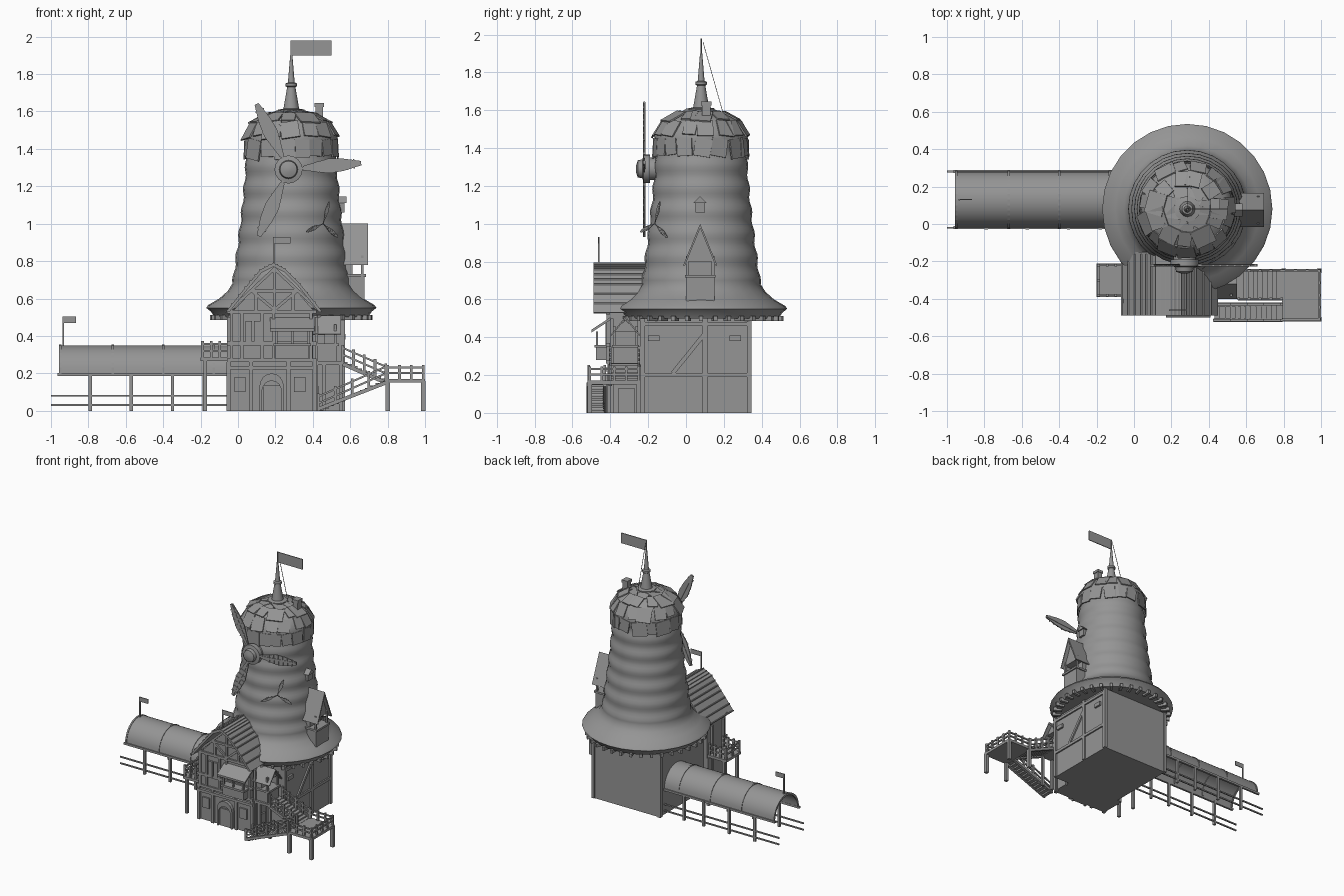
import bpy, bmesh, random
from math import sin, cos, pi, radians
from mathutils import Matrix, Vector

random.seed(4)
if "Cube" in bpy.data.objects:
    bpy.data.objects.remove(bpy.data.objects["Cube"])

grey = bpy.data.materials.new("weathered grey")
grey.use_nodes = True
grey.diffuse_color = (0.3, 0.3, 0.3, 1)
grey.node_tree.nodes["Principled BSDF"].inputs["Base Color"].default_value = grey.diffuse_color


class Part:
    """Collects simple solids into one named mesh object."""
    def __init__(self, name):
        self.name, self.bm, self.m = name, bmesh.new(), Matrix()

    def box(self, x, y, z):
        size = [b - a for a, b in (x, y, z)]
        middle = [(a + b) / 2 for a, b in (x, y, z)]
        place = Matrix.Translation(middle) @ Matrix.Diagonal((*size, 1))
        bmesh.ops.create_cube(self.bm, size=1, matrix=self.m @ place)

    def beam(self, start, end, width=0.016):
        p, q = Vector(start), Vector(end)
        turn = (q - p).to_track_quat("Z", "Y").to_matrix().to_4x4()
        scale = Matrix.Diagonal((width, width, (q - p).length, 1))
        place = Matrix.Translation((p + q) / 2) @ turn @ scale
        bmesh.ops.create_cube(self.bm, size=1, matrix=self.m @ place)

    def prism(self, outline, axis, near, far):
        def point(u, v, depth):
            return Vector((depth, u, v) if axis == "x" else (u, depth, v))
        a, b = [[self.bm.verts.new(self.m @ point(u, v, d)) for u, v in outline] for d in (near, far)]
        self.bm.faces.new(a)
        self.bm.faces.new(b[::-1])
        for i in range(len(a)):
            self.bm.faces.new((a[i - 1], b[i - 1], b[i], a[i]))

    def lathe(self, profile, sides):
        rings = [[self.bm.verts.new(self.m @ Vector((r * cos(2 * pi * i / sides), r * sin(2 * pi * i / sides), z)))
                  for i in range(sides)] for r, z in profile]
        for low, high in zip(rings, rings[1:]):
            for i in range(sides):
                self.bm.faces.new((low[i - 1], low[i], high[i], high[i - 1]))
        self.bm.faces.new(rings[0])
        self.bm.faces.new(rings[-1])

    def railing(self, start, end, posts, height=0.08):
        p, q, up = Vector(start), Vector(end), Vector((0, 0, height))
        for i in range(posts):
            foot = p.lerp(q, i / (posts - 1))
            self.beam(foot, foot + up * 1.15, 0.014)
        for level in (0.5, 0.95):
            self.beam(p + up * level, q + up * level, 0.01)

    def done(self, smooth=False):
        bmesh.ops.recalc_face_normals(self.bm, faces=self.bm.faces)
        mesh = bpy.data.meshes.new(self.name)
        self.bm.to_mesh(mesh)
        self.bm.free()
        mesh.materials.append(grey)
        obj = bpy.data.objects.new(self.name, mesh)
        bpy.context.collection.objects.link(obj)
        if smooth:
            bpy.ops.object.select_all(action="DESELECT")
            obj.select_set(True)
            bpy.context.view_layer.objects.active = obj
            bpy.ops.object.shade_smooth_by_angle(angle=radians(40))


def thick_arch(outer, centre, ratio):
    cx, cz = centre
    return outer + [(cx + (x - cx) * ratio, cz + (z - cz) * ratio) for x, z in reversed(outer)]


def flag(name, x, y, foot, top, length, height):
    p = Part(name)
    p.beam((x, y, foot), (x, y, top), 0.008)
    p.box((x, x + length), (y - 0.003, y + 0.003), (top - height, top))
    p.done()


axis = Matrix.Translation((0.285, 0.08, 0))

# Tower: flared skirt, rippled wall, domed cap
tower = Part("tower")
tower.m = axis
profile = [(0.02, 0.5), (0.41, 0.5), (0.43, 0.53), (0.455, 0.55), (0.445, 0.565), (0.385, 0.6), (0.34, 0.64)]
for i in range(37):
    t = i / 36
    profile.append((0.24 + 0.075 * (1 - t) ** 1.4 + 0.005 * sin(t * 12 * pi), 0.68 + 0.72 * t))
profile += [(0.25, 1.42), (0.244, 1.48), (0.21, 1.54), (0.13, 1.58), (0.03, 1.6)]
tower.lathe(profile, 28)
tower.done(smooth=True)

# Ragged shingles on the cap
shingles = Part("cap_shingles")
for radius, z, tilt, count in ((0.243, 1.4, 3, 17), (0.228, 1.5, 32, 15), (0.165, 1.565, 62, 11), (0.08, 1.59, 75, 7)):
    for i in range(count):
        spin = Matrix.Rotation(2 * pi * (i + random.random() * 0.4) / count, 4, "Z")
        lean = Matrix.Rotation(-radians(tilt), 4, "Y") @ Matrix.Rotation(random.uniform(-0.2, 0.2), 4, "X")
        shingles.m = axis @ spin @ Matrix.Translation((radius, 0, z)) @ lean
        half = random.uniform(0.035, 0.06)
        shingles.box((0, 0.008), (-half, half), (-half, 0.05))
shingles.done()

# Rafter ends below the skirt
rafters = Part("rafter_ends")
for i in range(36):
    rafters.m = axis @ Matrix.Rotation(2 * pi * i / 36, 4, "Z")
    rafters.box((0.37, 0.435), (-0.01, 0.01), (0.485, 0.512))
rafters.done()

# Spire, chimney, flags and stay rope
spire = Part("spire")
spire.m = axis
spire.lathe([(0.05, 1.57), (0.07, 1.6), (0.07, 1.61), (0.042, 1.615), (0.022, 1.73), (0.03, 1.735),
             (0.03, 1.75), (0.018, 1.755), (0.006, 1.9)], 12)
spire.done(smooth=True)
flag("main_flag", 0.285, 0.08, 1.85, 1.98, 0.215, 0.08)
flag("tunnel_flag", -0.935, 0.13, 0.34, 0.505, 0.07, 0.035)
flag("gable_flag", 0.19, -0.46, 0.78, 0.93, 0.09, 0.035)
rope = Part("stay_rope")
rope.beam((0.285, 0.09, 1.96), (0.285, 0.2, 1.57), 0.003)
rope.done()
chimney = Part("chimney")
chimney.box((0.415, 0.455), (0.085, 0.13), (1.52, 1.63))
chimney.box((0.41, 0.46), (0.08, 0.135), (1.625, 1.645))
chimney.done()


# Windmill fans: leaf blades with a spar and battens
def fan(name, place, radius, angles):
    p = Part(name)
    for angle in angles:
        p.m = place @ Matrix.Rotation(-radians(angle), 4, "Y") @ Matrix.Scale(radius, 4)
        p.prism([(0.2, -0.03), (0.55, -0.1), (0.75, -0.085), (1, -0.03),
                 (1, 0.03), (0.75, 0.085), (0.55, 0.1), (0.2, 0.03)], "y", -0.01, 0.01)
        p.beam((0, 0, 0), (1, 0, 0), 0.035)
        for k in range(4, 10):
            half = 0.1 - abs(k - 6) * 0.012
            p.beam((k / 10, -0.01, -half), (k / 10, -0.01, half), 0.02)
    p.done()


fan("great_sails", Matrix.Translation((0.27, -0.22, 1.29)), 0.39, (5, 116, 246))
fan("small_fan", Matrix.Translation((0.455, -0.165, 1.0)) @ Matrix.Rotation(radians(40), 4, "Z"), 0.125, (70, 200, 325))
hub = Part("sail_hub")
hub.m = Matrix.Translation((0.27, 0, 1.29)) @ Matrix.Rotation(pi / 2, 4, "X")
hub.lathe([(0.06, 0.1), (0.06, 0.19), (0.075, 0.19), (0.075, 0.225), (0.05, 0.23), (0.045, 0.255), (0.015, 0.265)], 16)
hub.done(smooth=True)

# Timbered base block
base = Part("base_block")
base.box((-0.01, 0.56), (-0.24, 0.34), (0, 0.5))
base.done()
frame = Part("base_timbers")
for y in (-0.23, 0.1, 0.335):
    frame.beam((0.56, y, 0), (0.56, y, 0.5), 0.025)
for z in (0.2, 0.47):
    frame.beam((0.56, -0.24, z), (0.56, 0.345, z), 0.022)
frame.beam((0.56, -0.07, 0.21), (0.56, 0.1, 0.42), 0.022)
frame.beam((-0.01, 0.335, 0), (-0.01, 0.335, 0.5), 0.025)
for y in (-0.17, 0.26):
    frame.box((0.55, 0.575), (y - 0.03, y + 0.03), (0.38, 0.41))
frame.done()

# Front house walls and gable
house = Part("front_house")
house.box((-0.05, 0.42), (-0.4, -0.2), (0, 0.26))
house.box((-0.04, 0.4), (-0.41, -0.2), (0.26, 0.53))
house.prism([(-0.03, 0.53), (0.41, 0.53), (0.2, 0.77)], "y", -0.41, -0.17)
house.done()
roof = Part("gable_roof")
edge = [(-0.065, 0.53), (0.04, 0.66), (0.12, 0.755), (0.19, 0.79), (0.25, 0.76), (0.33, 0.68), (0.45, 0.53)]
roof.prism(thick_arch(edge, (0.195, 0.5), 0.93), "y", -0.49, -0.15)
for (x, z), (u, w) in zip(edge, edge[1:]):
    for k in range(3):
        t = k / 3
        spot = (x + (u - x) * t, z + (w - z) * t)
        roof.beam((spot[0], -0.49, spot[1]), (spot[0], -0.16, spot[1]), 0.008)
roof.done()

timber = Part("house_timbers")
for x in (-0.05, 0.07, 0.27, 0.41):
    timber.beam((x, -0.405, 0), (x, -0.405, 0.26), 0.022)
for x in (-0.035, 0.02, 0.13, 0.19, 0.39):
    timber.beam((x, -0.412, 0.26), (x, -0.412, 0.53), 0.018)
for z in (0.23, 0.27, 0.36, 0.53):
    timber.beam((-0.06, -0.412, z), (0.42, -0.412, z), 0.02)
for side in (-1, 1):
    for inner, outer, low, high in ((0, 0.235, 0.54, 0.76), (0, 0.12, 0.54, 0.64), (0.1, 0.1, 0.54, 0.65)):
        rise = (high, low) if inner < outer and high > 0.7 else (low, high)
        timber.beam((0.195 + side * inner, -0.415, rise[0]), (0.195 + side * outer, -0.415, rise[1]))
timber.beam((0.195, -0.415, 0.53), (0.195, -0.415, 0.77))
timber.beam((0.07, -0.415, 0.64), (0.32, -0.415, 0.64))
for y in (-0.39, -0.25):
    timber.beam((0.42, y, 0), (0.42, y, 0.5))
    timber.beam((-0.05, y, 0), (-0.05, y, 0.5))
timber.done()

# Doors and windows
doors = Part("doors_and_windows")
arch = [(0.18 + 0.065 * cos(pi * i / 8), 0.13 + 0.07 * sin(pi * i / 8)) for i in range(9)]
doors.prism(thick_arch([(0.245, 0)] + arch + [(0.115, 0)], (0.18, 0), 0.8), "y", -0.425, -0.4)
doors.box((0.135, 0.235), (-0.412, -0.4), (0, 0.135))
doors.box((0.415, 0.432), (-0.36, -0.27), (0, 0.13))
for x in (0.04, 0.085):
    doors.box((x, x + 0.035), (-0.425, -0.41), (0.36, 0.48))
for x in (-0.02, 0.3):
    doors.box((x, x + 0.06), (-0.412, -0.4), (0.1, 0.18))
doors.box((0.53, 0.57), (0.05, 0.1), (1.06, 1.11))
doors.prism([(0.04, 1.11), (0.11, 1.11), (0.075, 1.145)], "x", 0.52, 0.58)
doors.done()

# Front bay with sloping awning
bay = Part("front_bay")
bay.box((0.2, 0.38), (-0.475, -0.4), (0.28, 0.35))
bay.box((0.19, 0.39), (-0.485, -0.4), (0.345, 0.36))
for x in (0.205, 0.29, 0.375):
    bay.beam((x, -0.47, 0.35), (x, -0.47, 0.43), 0.012)
bay.prism([(-0.5, 0.425), (-0.4, 0.49), (-0.4, 0.505), (-0.5, 0.44)], "x", 0.17, 0.41)
bay.done()


# Gabled lookouts facing the model's left
def lookout(name, x, y, half, floor, sill, eave, peak):
    p = Part(name)
    inner, outer = x
    p.box((inner, outer - 0.02), (y - half * 0.8, y + half * 0.8), (floor, sill))
    p.box((inner, outer - 0.01), (y - half * 0.9, y + half * 0.9), (sill - 0.015, sill))
    p.box((inner, (inner + outer) / 2), (y - half * 0.7, y + half * 0.7), (sill, eave))
    for side in (-1, 1):
        p.beam((outer - 0.03, y + side * half * 0.75, floor), (outer - 0.03, y + side * half * 0.75, eave + 0.03), 0.014)
    p.prism([(y - half * 0.8, eave), (y + half * 0.8, eave), (y, peak - 0.02)], "x", inner, outer - 0.03)
    p.prism(thick_arch([(y - half, eave - 0.02), (y, peak), (y + half, eave - 0.02)], (y, eave - 0.04), 0.9), "x", inner, outer)
    p.done()


lookout("tower_lookout", (0.53, 0.695), 0.075, 0.09, 0.58, 0.73, 0.8, 1.0)
lookout("side_porch", (0.38, 0.55), -0.32, 0.08, 0.26, 0.36, 0.43, 0.51)

# Stairs, landing and walkway
stairs = Part("stairs")
stairs.box((0.42, 0.56), (-0.4, -0.24), (0.245, 0.265))
stairs.box((0.79, 1.0), (-0.52, -0.24), (0.15, 0.17))
for x, z, y, steps in ((0.56, 0.26, (-0.4, -0.25), 9), (0.43, 0, (-0.515, -0.43), 13)):
    for i in range(steps):
        t = (i + 0.5) / steps
        tread, level = x + (0.79 - x) * t, z + (0.16 - z) * t
        stairs.box((tread - 0.014, tread + 0.014), y, (level - 0.006, level + 0.006))
    for side in y:
        stairs.beam((x, side, max(z - 0.01, 0.01)), (0.79, side, 0.15), 0.02)
        stairs.railing((x, side, z), (0.79, side, 0.16), 5)
for x in (0.8, 0.99):
    for y in (-0.51, -0.25):
        stairs.beam((x, y, 0), (x, y, 0.16), 0.024)
stairs.railing((0.99, -0.51, 0.17), (0.99, -0.25, 0.17), 5, 0.065)
for y in (-0.51, -0.25):
    stairs.railing((0.8, y, 0.17), (0.99, y, 0.17), 4, 0.065)
for x in (0.46, 0.55):
    stairs.beam((x, -0.39, 0), (x, -0.39, 0.25), 0.02)
stairs.done()

# Balcony on the other side
balcony = Part("balcony")
balcony.box((-0.2, -0.04), (-0.39, -0.21), (0.265, 0.285))
balcony.railing((-0.19, -0.38, 0.28), (-0.05, -0.38, 0.28), 4)
balcony.railing((-0.19, -0.22, 0.28), (-0.05, -0.22, 0.28), 4)
balcony.railing((-0.19, -0.38, 0.28), (-0.19, -0.22, 0.28), 3)
for y in (-0.38, -0.22):
    balcony.beam((-0.175, y, 0), (-0.175, y, 0.27), 0.02)
balcony.done()


# Barrel-roofed tunnel on posts with side rails
def half_ring(radius):
    return [(0.13 + radius * cos(pi * i / 16), 0.2 + radius * sin(pi * i / 16)) for i in range(17)]


tunnel = Part("tunnel_roof")
tunnel.prism(thick_arch(half_ring(0.15), (0.13, 0.2), 0.96), "x", -0.95, 0)
tunnel.done(smooth=True)
ribs = Part("tunnel_frame")
for x in (-0.95, -0.67, -0.4, -0.13):
    ribs.prism(thick_arch(half_ring(0.154), (0.13, 0.2), 0.9), "x", x - 0.006, x + 0.006)
for y in (-0.02, 0.28):
    ribs.beam((-0.965, y, 0.195), (0, y, 0.195), 0.016)
    for x in (-0.79, -0.57, -0.35, -0.18):
        ribs.beam((x, y, 0), (x, y, 0.2), 0.018)
    for z in (0.03, 0.08):
        ribs.beam((-1, y, z), (0, y, z), 0.01)
ribs.done()
